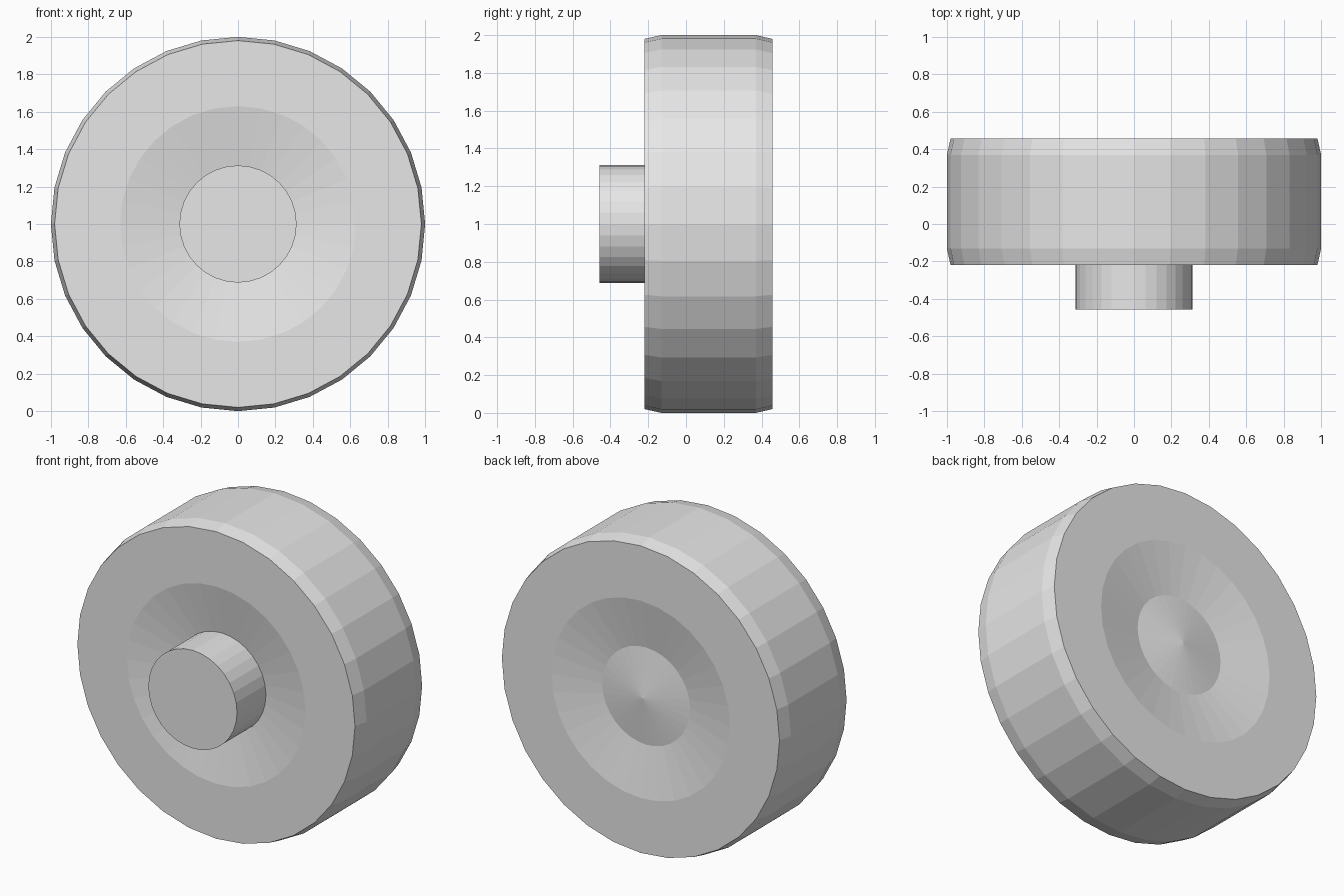
import bpy
import bmesh
from math import cos, sin, tau

SEGMENTS = 32
CENTRE_Z = 1.0

cube = bpy.data.objects.get("Cube")
if cube:
    bpy.data.objects.remove(cube, do_unlink=True)

# Plain grey for every part
grey = bpy.data.materials.new("light_grey")
grey.use_nodes = True
colour = (0.8, 0.8, 0.8, 1.0)
grey.diffuse_color = colour
grey.node_tree.nodes["Principled BSDF"].inputs["Base Color"].default_value = colour


def lathe(name, profile):
    """Revolve (radius, y) points round the axle; radius 0 makes a pole."""
    bm = bmesh.new()
    rings = []
    for radius, y in profile:
        if radius == 0:
            rings.append([bm.verts.new((0, y, 0))] * SEGMENTS)
        else:
            angles = [tau * i / SEGMENTS for i in range(SEGMENTS)]
            rings.append([bm.verts.new((radius * sin(a), y, radius * cos(a)))
                          for a in angles])
    for a, b in zip(rings, rings[1:]):
        for i in range(SEGMENTS):
            j = (i + 1) % SEGMENTS
            corners = dict.fromkeys((a[i], a[j], b[j], b[i]))
            bm.faces.new(list(corners))
    bmesh.ops.recalc_face_normals(bm, faces=bm.faces)
    mesh = bpy.data.meshes.new(name)
    bm.to_mesh(mesh)
    bm.free()
    mesh.materials.append(grey)
    obj = bpy.data.objects.new(name, mesh)
    obj.location.z = CENTRE_Z
    bpy.context.collection.objects.link(obj)
    return obj


# Wheel: bevelled tread, dished faces, shallow cone at the back
lathe("wheel", [
    (0, -0.165), (0.31, -0.165), (0.63, -0.22), (0.98, -0.22),
    (1.0, -0.13), (1.0, 0.37), (0.98, 0.457),
    (0.63, 0.457), (0.31, 0.402), (0, 0.44),
])

# Axle stub standing out of the front dish
lathe("axle", [(0, -0.457), (0.313, -0.457), (0.313, -0.15), (0, -0.15)])
